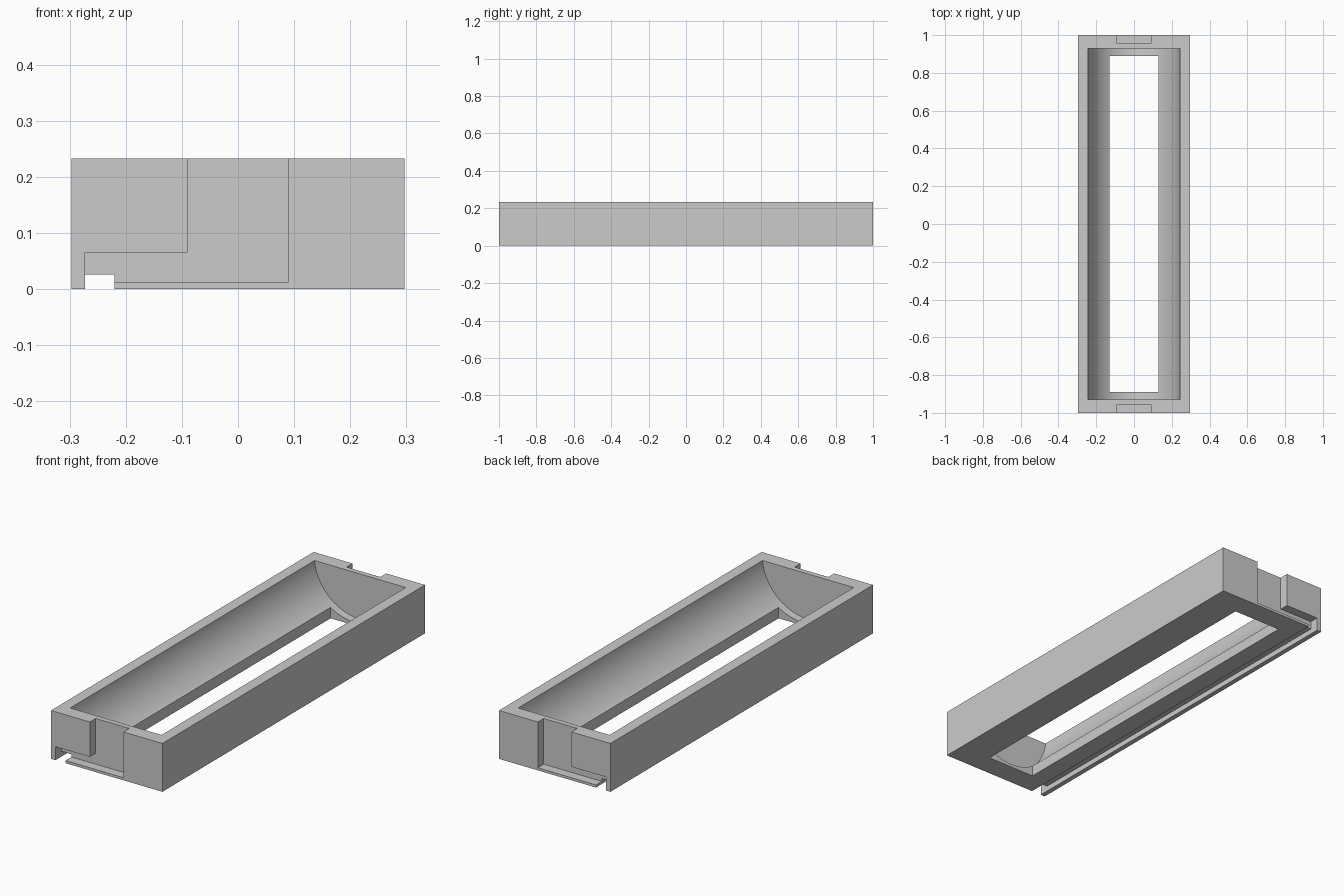
import bpy
import math

cube = bpy.data.objects.get("Cube")
if cube:
    bpy.data.objects.remove(cube, do_unlink=True)

grey = bpy.data.materials.new("plain grey")
grey.use_nodes = True
COLOUR = (0.6, 0.6, 0.6, 1)
grey.diffuse_color = COLOUR
grey.node_tree.nodes["Principled BSDF"].inputs["Base Color"].default_value = COLOUR

W, L, H = 0.297, 1.0, 0.233


def box(name, x0, x1, y0, y1, z0, z1):
    bpy.ops.mesh.primitive_cube_add(size=1)
    ob = bpy.context.object
    ob.name = name
    ob.location = ((x0 + x1) / 2, (y0 + y1) / 2, (z0 + z1) / 2)
    ob.scale = (x1 - x0, y1 - y0, z1 - z0)
    bpy.ops.object.transform_apply(location=True, scale=True)
    ob.data.materials.append(grey)
    return ob


def cut(target, cutter):
    mod = target.modifiers.new(cutter.name, "BOOLEAN")
    mod.operation = "DIFFERENCE"
    mod.solver = "EXACT"
    mod.object = cutter
    bpy.context.view_layer.objects.active = target
    bpy.ops.object.modifier_apply(modifier=mod.name)
    bpy.data.objects.remove(cutter, do_unlink=True)


tray = box("holder_tray", -W, W, -L, L, 0, H)

# Rounded cradle along the length
bpy.ops.mesh.primitive_cylinder_add(vertices=96, radius=0.245, depth=1.86,
                                    location=(0, 0, 0.26),
                                    rotation=(math.pi / 2, 0, 0))
cradle = bpy.context.object
cradle.name = "cradle_cutter"
cradle.data.materials.append(grey)
cut(tray, cradle)

# Long opening through the floor
cut(tray, box("floor_opening", -0.13, 0.13, -0.89, 0.89, -0.1, 0.15))

# Contact slot and side channel at each end
for side in (-1, 1):
    y0, y1 = sorted((side * 0.955, side * 1.1))
    cut(tray, box("contact_slot", -0.09, 0.09, y0, y1, 0.0125, 0.4))
    cut(tray, box("side_channel", -0.273, -0.08, y0, y1, 0.0125, 0.065))

# Wire groove along the underside
cut(tray, box("wire_groove", -0.273, -0.22, -1.1, 1.1, -0.1, 0.026))

bpy.ops.object.select_all(action="DESELECT")
tray.select_set(True)
bpy.context.view_layer.objects.active = tray
bpy.ops.object.shade_smooth_by_angle(angle=math.radians(25))
